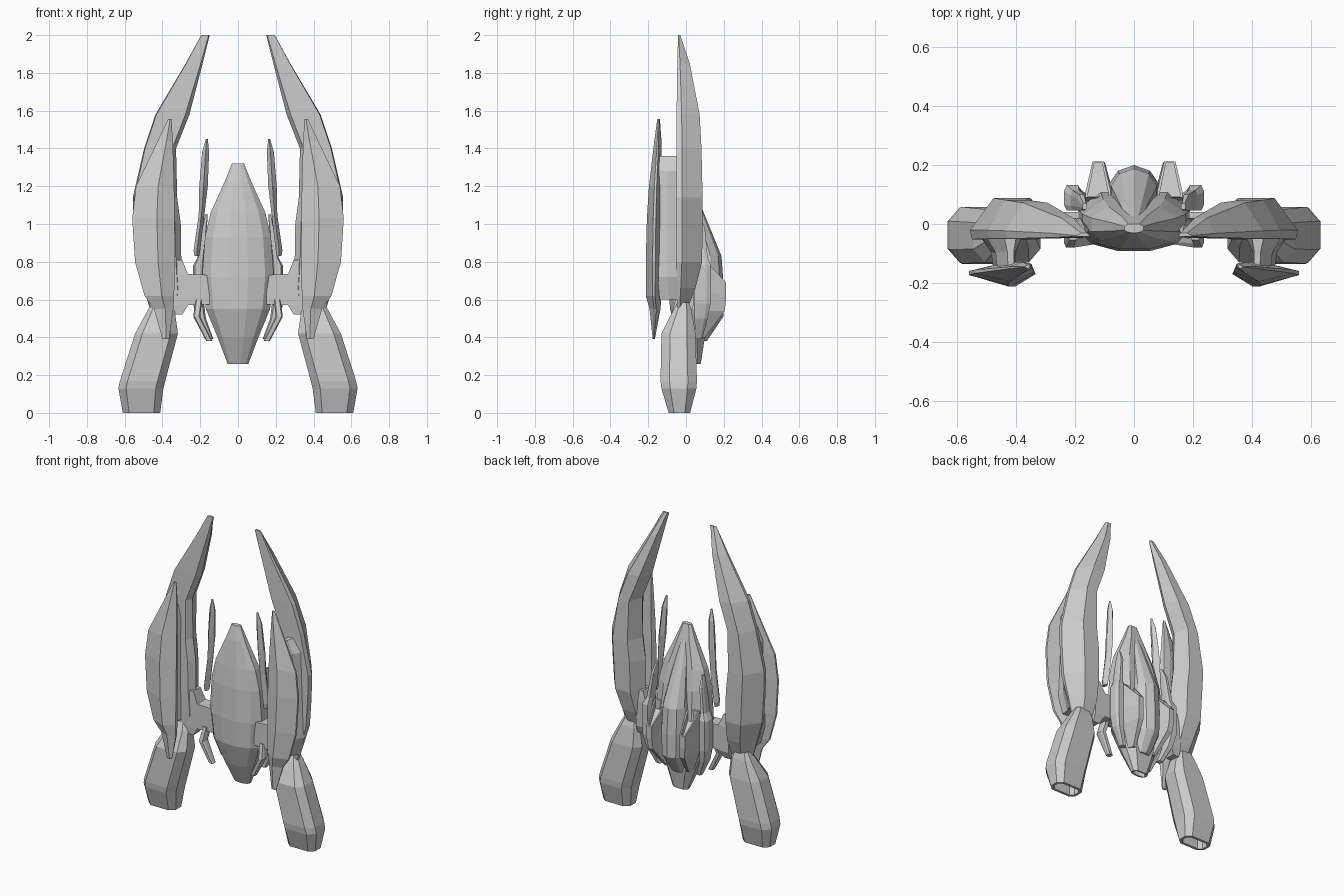
import bpy, bmesh
from mathutils import Vector


def loft(name, pattern, rows, mirror=True, hollow=None, wall=0.015, depth=0.06):
    """Stack scaled copies of a unit outline.
    Rows are (z, x0, x1, y0, y1[, slant]); hollow sinks the 'top' or 'bottom' cap."""
    bm = bmesh.new()
    rings = []
    for z, x0, x1, y0, y1, *s in rows:
        slant = s[0] if s else 0
        rings.append([bm.verts.new((x0 + u * (x1 - x0), y0 + v * (y1 - y0), z + slant * v))
                      for u, v in pattern])
    n = len(pattern)
    for a, b in zip(rings, rings[1:]):
        for i in range(n):
            j = (i + 1) % n
            bm.faces.new((a[i], a[j], b[j], b[i]))
    caps = {'top': bm.faces.new(rings[0]), 'bottom': bm.faces.new(rings[-1])}
    bmesh.ops.recalc_face_normals(bm, faces=bm.faces[:])
    if hollow:
        cap = caps[hollow]
        bmesh.ops.inset_region(bm, faces=[cap], thickness=wall)
        down = -depth if hollow == 'top' else depth
        ext = bmesh.ops.extrude_discrete_faces(bm, faces=[cap])['faces']
        bmesh.ops.translate(bm, verts=ext[0].verts[:], vec=Vector((0, 0, down)))
    me = bpy.data.meshes.new(name)
    bm.to_mesh(me)
    bm.free()
    ob = bpy.data.objects.new(name, me)
    bpy.context.collection.objects.link(ob)
    if mirror:
        ob.modifiers.new("Mirror", 'MIRROR').use_clip = False
    return ob


def sym(rows):
    """Rows given as (z, half width, y0, y1) made symmetric about x = 0."""
    return [(z, -w, w, y0, y1) for z, w, y0, y1 in rows]


BOX = [(0, 0), (1, 0), (1, 1), (0, 1)]
OCT = [(.17, 0), (.83, 0), (1, .25), (1, .75), (.83, 1), (.17, 1), (0, .75), (0, .25)]
DIAMOND = [(0, .4), (.5, 0), (1, .4), (1, .6), (.5, 1), (0, .6)]

# Central hull with open tail nozzle
HULL = [(.36, 0), (.64, 0), (.88, .12), (1, .35), (1, .7), (.8, 1),
        (.2, 1), (0, .7), (0, .35), (.12, .12)]
loft("hull", HULL, sym([(1.32, .032, -.03, 0), (1.23, .068, -.05, .025),
                        (1.06, .145, -.072, .06), (.93, .175, -.085, .085),
                        (.72, .19, -.092, .11), (.55, .17, -.085, .115),
                        (.4, .108, -.04, .1), (.26, .055, .02, .078)]),
     mirror=False, hollow='bottom', wall=.01)

# Raised spine on the back of the hull
SPINE = [(0, 0), (1, 0), (1, .6), (.82, .88), (.5, 1), (.18, .88), (0, .6)]
loft("dorsal_spine", SPINE, sym([(1.23, .02, .0, .025), (1.07, .045, .02, .09),
                                 (.83, .078, .04, .188), (.66, .085, .04, .2),
                                 (.51, .078, .04, .198), (.38, .05, .04, .11)]), mirror=False)

# Slanted air intakes beside the spine
INTAKE = [(0, 0), (1, 0), (1, .15), (.72, 1), (.28, 1), (0, .15)]
loft("intake", INTAKE, [(.82, .078, .165, .09, .213, -.13), (.66, .078, .165, .08, .213, -.05),
                        (.54, .075, .155, .08, .205), (.40, .06, .10, .06, .10)],
     hollow='top', wall=.01)

# Slim pods along the flanks
loft("flank_pod", OCT, [(1.05, .16, .175, .05, .07), (.98, .165, .19, .045, .1),
                        (.82, .18, .215, .045, .115), (.78, .18, .238, .045, .132),
                        (.58, .18, .238, .045, .13), (.5, .17, .22, .045, .115),
                        (.39, .13, .165, .05, .085)])

# Blade-shaped guns beside the nose, and their tail pieces
loft("nose_blade", DIAMOND, [(1.45, .16, .17, -.04, -.025), (1.38, .153, .19, -.045, .0),
                             (1.2, .16, .205, -.05, .02), (1.05, .178, .208, -.045, .02),
                             (.86, .2, .235, -.045, .02), (.83, .205, .23, -.04, .01)])
loft("tail_blade", OCT, [(.6, .19, .225, -.055, .01), (.51, .2, .237, -.08, -.02),
                         (.38, .135, .168, -.07, -.035)])

# Struts joining hull and wings, flaring into the wing
loft("wing_strut", BOX, [(.81, .295, .34, -.045, .03), (.735, .265, .34, -.048, .04),
                         (.73, .15, .34, -.048, .04), (.575, .15, .34, -.048, .04),
                         (.57, .265, .34, -.048, .04), (.52, .295, .34, -.045, .02)])

# Main wings: flat front, bevelled back
WING = [(.12, 0), (.97, 0), (1, .22), (.66, 1), (.2, 1), (0, .3)]
loft("main_wing", WING, [(2, .15, .195, -.042, -.03), (1.85, .187, .277, -.046, .02),
                         (1.58, .257, .437, -.05, .072), (1.4, .328, .497, -.05, .082),
                         (1.14, .322, .557, -.052, .088), (1, .303, .555, -.052, .088),
                         (.8, .3, .542, -.052, .085), (.66, .295, .5, -.05, .05),
                         (.53, .31, .46, -.045, .0)])

# Front blades, standing off the wings
FRONT = [(0, .5), (.42, 0), (1, .42), (1, .6), (.42, 1), (.06, .9)]
loft("front_blade", FRONT, [(1.555, .352, .37, -.152, -.138), (1.44, .345, .425, -.168, -.13),
                            (1.2, .338, .54, -.196, -.128), (1.03, .335, .56, -.207, -.128),
                            (.8, .335, .545, -.213, -.128), (.62, .338, .495, -.213, -.13),
                            (.55, .342, .445, -.193, -.135), (.39, .365, .4, -.176, -.165)])
LINK = [(.2, 0), (.7, 0), (.75, .5), (1, 1), (0, 1), (.2, .5)]
loft("blade_link", LINK, [(1.36, .4, .44, -.14, -.045), (1.28, .38, .5, -.15, -.045),
                          (.72, .38, .52, -.15, -.045), (.6, .38, .48, -.14, -.04)])

# Engine legs with hollow exhausts
loft("engine_leg", OCT, [(.585, .355, .455, -.045, .015), (.54, .335, .48, -.07, .03),
                         (.42, .318, .545, -.13, .05), (.17, .385, .625, -.135, .058),
                         (.13, .395, .633, -.13, .055), (0, .412, .61, -.092, .022)],
     hollow='bottom', wall=.018, depth=.08)
